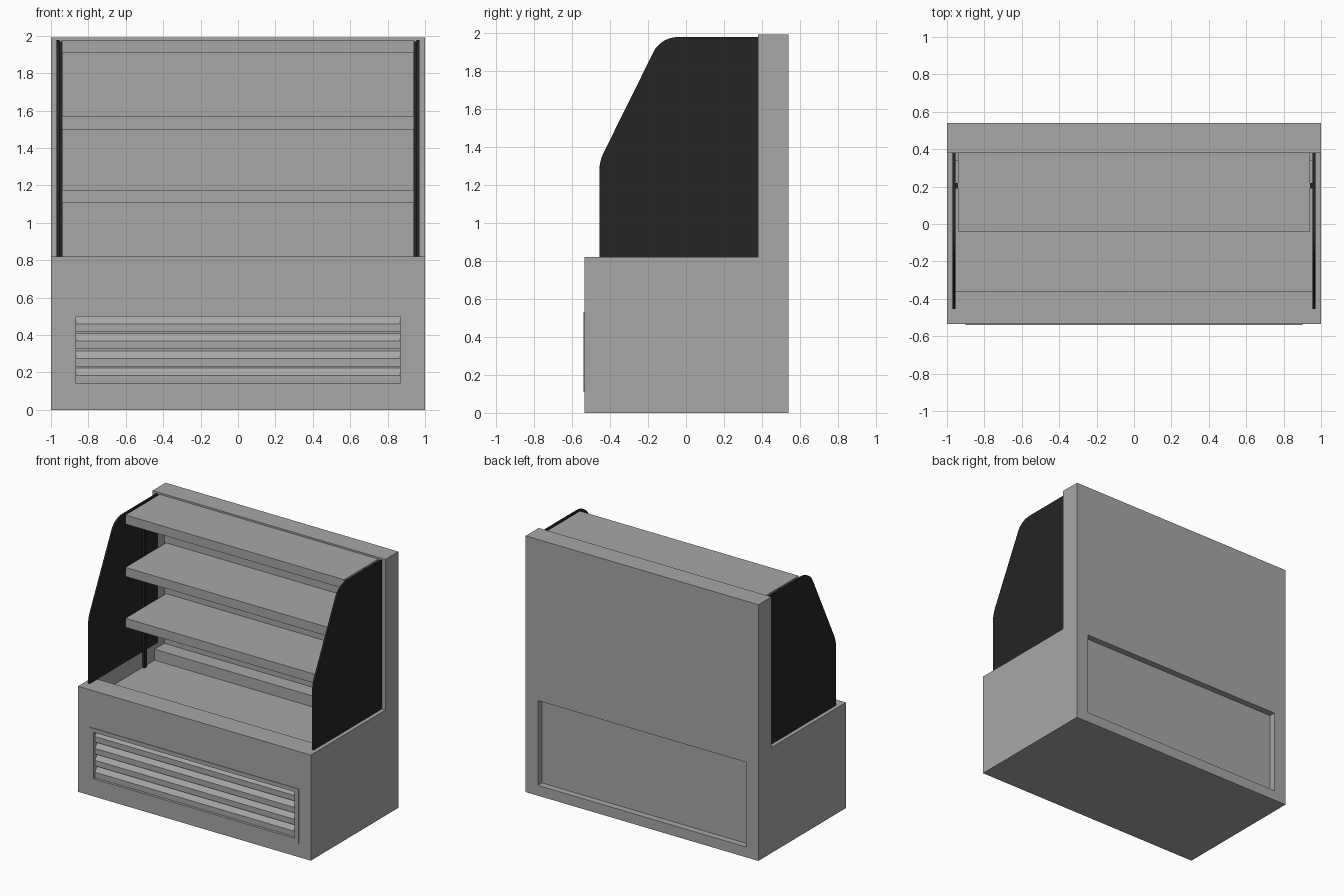
import bpy
from mathutils import Vector
from mathutils.geometry import interpolate_bezier

cube = bpy.data.objects.get("Cube")
if cube:
    bpy.data.objects.remove(cube, do_unlink=True)


def material(name, rgb):
    m = bpy.data.materials.new(name)
    m.use_nodes = True
    color = (*rgb, 1)
    m.diffuse_color = color
    m.node_tree.nodes["Principled BSDF"].inputs["Base Color"].default_value = color
    return m


grey = material("grey metal", (0.39, 0.385, 0.395))
black = material("black panel", (0.018, 0.018, 0.018))


def extrude_x(name, profile, x0, x1, mat=grey):
    """Solid made by extruding a (y, z) outline from x0 to x1."""
    n = len(profile)
    verts = [(x, y, z) for x in (x0, x1) for y, z in profile]
    faces = [tuple(range(n)), tuple(range(2 * n - 1, n - 1, -1))]
    faces += [(i, i + n, (i + 1) % n + n, (i + 1) % n) for i in range(n)]
    mesh = bpy.data.meshes.new(name)
    mesh.from_pydata(verts, [], faces)
    mesh.materials.append(mat)
    obj = bpy.data.objects.new(name, mesh)
    bpy.context.collection.objects.link(obj)
    bpy.context.view_layer.objects.active = obj
    bpy.ops.object.select_all(action='DESELECT')
    obj.select_set(True)
    bpy.ops.object.mode_set(mode='EDIT')
    bpy.ops.mesh.select_all(action='SELECT')
    bpy.ops.mesh.normals_make_consistent(inside=False)
    bpy.ops.object.mode_set(mode='OBJECT')
    return obj


def box(name, x0, x1, y0, y1, z0, z1, mat=grey):
    return extrude_x(name, [(y0, z0), (y1, z0), (y1, z1), (y0, z1)], x0, x1, mat)


def cut(obj, cutter):
    mod = obj.modifiers.new("cut", 'BOOLEAN')
    mod.operation = 'DIFFERENCE'
    mod.solver = 'EXACT'
    mod.object = cutter
    bpy.context.view_layer.objects.active = obj
    bpy.ops.object.modifier_apply(modifier=mod.name)
    bpy.data.objects.remove(cutter, do_unlink=True)


FRONT, BACK, COLUMN, RIM, TOP = -0.535, 0.54, 0.38, 0.82, 1.99
INNER = 0.955

# Cabinet: base and rear column in one L-shaped solid
cabinet = extrude_x("cabinet", [(FRONT, 0), (BACK, 0), (BACK, TOP), (COLUMN, TOP),
                                (COLUMN, RIM), (FRONT, RIM)], -1, 1)

# Display well with a rear ledge, running up into the recessed back wall
cut(cabinet, extrude_x("well_cutter", [(-0.36, 0.7), (0.34, 0.7), (0.34, 0.785),
                                       (0.46, 0.785), (0.46, 1.94), (-0.36, 1.94)],
                       -INNER, INNER))
# Recessed service panel at the back, and the vent opening at the front
cut(cabinet, box("service_cutter", -0.895, 0.895, 0.49, 0.7, 0.08, 0.738))
cut(cabinet, box("vent_cutter", -0.865, 0.865, -0.7, -0.49, 0.14, 0.5))

# Thin frame around the vent
frame = box("vent_frame", -0.9, 0.9, FRONT - 0.005, FRONT, 0.11, 0.53)
cut(frame, box("frame_cutter", -0.865, 0.865, -0.7, -0.4, 0.14, 0.5))

# Louvre slats with sloped tops
for i in range(4):
    z = 0.5 - i * 0.0925
    extrude_x(f"vent_slat_{i + 1}", [(-0.49, z), (-0.52, z - 0.04),
                                     (-0.52, z - 0.083), (-0.49, z - 0.083)],
              -0.865, 0.865)

# Shelves
for i, z in enumerate((1.175, 1.57, 1.977)):
    box(f"shelf_{i + 1}", -0.94, 0.94, -0.04, 0.46 if i < 2 else COLUMN, z - 0.07, z)


def rounded(a, corner, b):
    """Points of a smooth corner from a to b."""
    a, c, b = (Vector((*p, 0)) for p in (a, corner, b))
    pts = interpolate_bezier(a, a.lerp(c, 0.6), b.lerp(c, 0.6), b, 9)
    return [(p.x, p.y) for p in pts]


# Side panels and shelf posts
side_outline = ([(COLUMN, RIM), (-0.455, RIM)]
                + rounded((-0.455, 1.28), (-0.455, 1.325), (-0.435, 1.365))
                + rounded((-0.17, 1.9), (-0.133, 1.977), (-0.04, 1.977))
                + [(COLUMN, 1.977)])
for side, s in (("left", 1), ("right", -1)):
    extrude_x(f"{side}_side_panel", side_outline, s * INNER, s * 0.97, black)
    box(f"{side}_shelf_post", s * 0.938, s * INNER, 0.19, 0.22, 0.7, 1.97, black)
